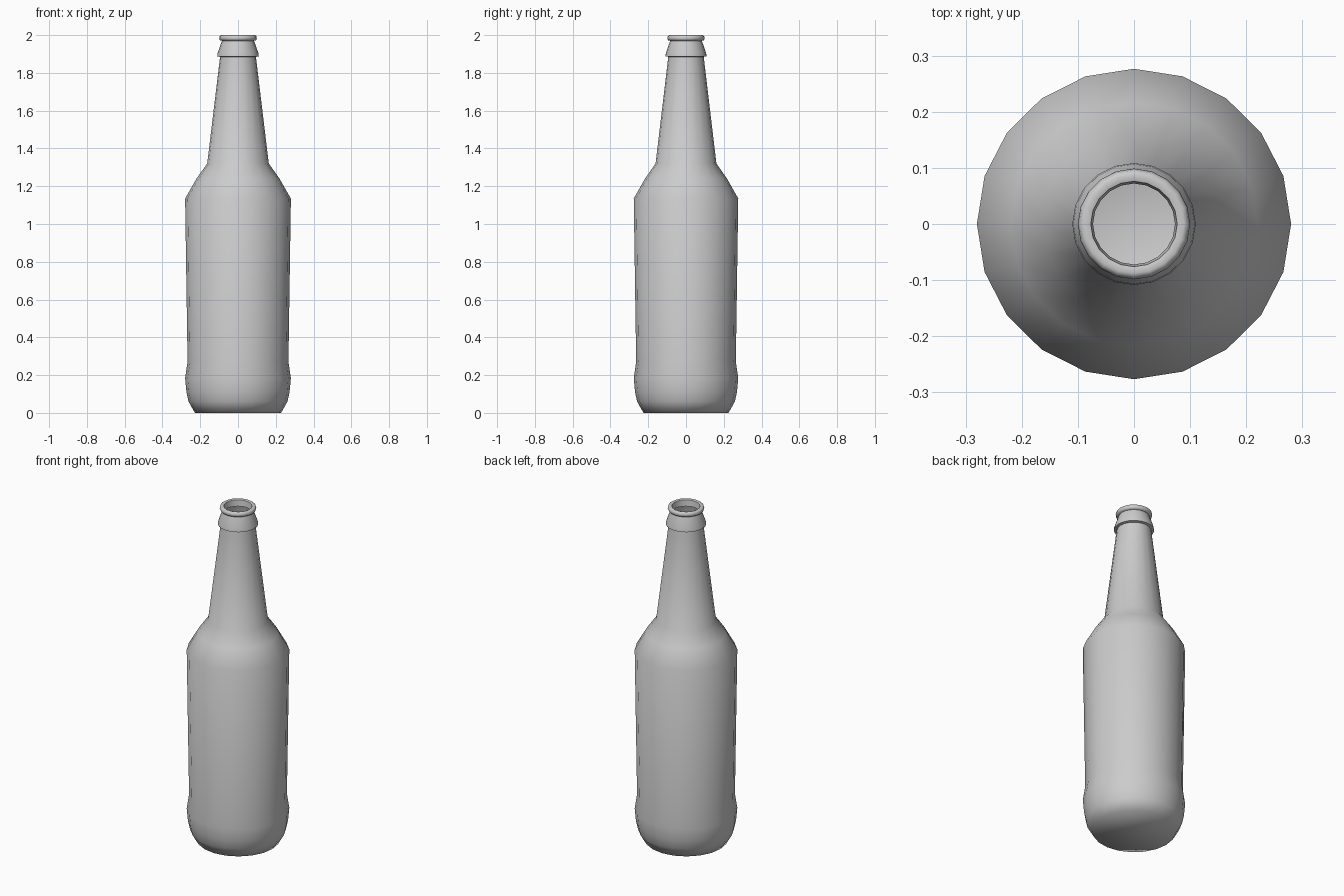
import bpy, bmesh, math

if "Cube" in bpy.data.objects:
    bpy.data.objects.remove(bpy.data.objects["Cube"])

SIDES = 20
Y_SCALE = 0.988

# (radius, height) from base to inner lip
profile = [
    (0.228, 0.0), (0.262, 0.06), (0.273, 0.11), (0.28, 0.185), (0.267, 0.27),
    (0.28, 1.135), (0.22, 1.24), (0.163, 1.32),
    (0.095, 1.885), (0.11, 1.888), (0.108, 1.905), (0.085, 1.97),
    (0.096, 1.973), (0.1, 1.983), (0.097, 1.995), (0.089, 2.0),
    (0.077, 1.996), (0.073, 1.96),
]


def lathe(name, points):
    bm = bmesh.new()
    rings = []
    for r, z in points:
        rings.append([bm.verts.new((r * math.cos(2 * math.pi * i / SIDES),
                                    r * math.sin(2 * math.pi * i / SIDES) * Y_SCALE, z))
                      for i in range(SIDES)])
    for low, high in zip(rings, rings[1:]):
        for i in range(SIDES):
            j = (i + 1) % SIDES
            bm.faces.new((low[i], low[j], high[j], high[i]))
    # closed floor, open mouth
    bm.faces.new(rings[0][::-1])
    mesh = bpy.data.meshes.new(name)
    bm.to_mesh(mesh)
    bm.free()
    obj = bpy.data.objects.new(name, mesh)
    bpy.context.collection.objects.link(obj)
    return obj


# Bottle body, neck, collar and lip in one turned surface
bottle = lathe("bottle", profile)
bpy.context.view_layer.objects.active = bottle
bottle.select_set(True)
bpy.ops.object.shade_smooth_by_angle(angle=math.radians(62))
